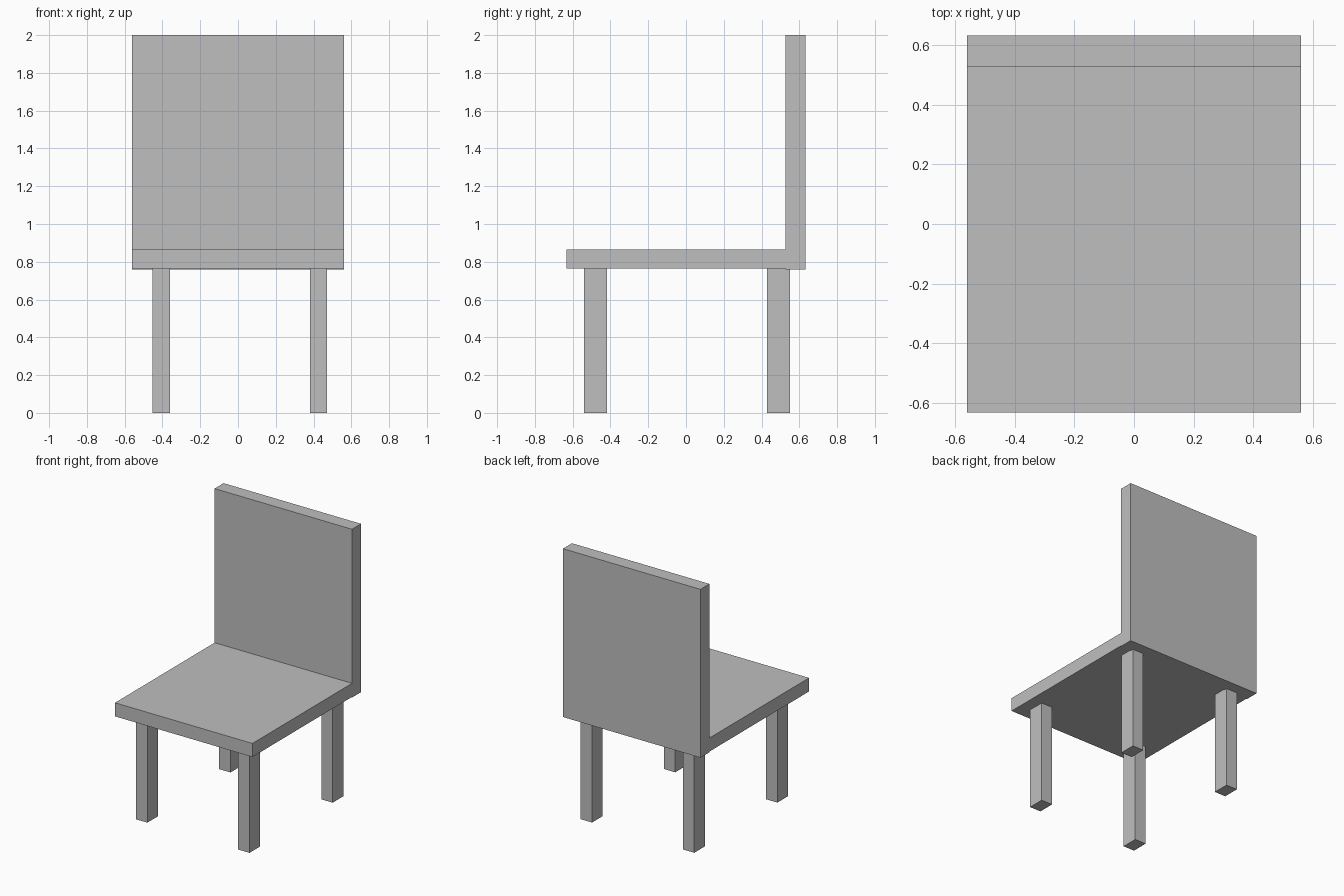
import bpy
import bmesh
from mathutils import Vector

cube = bpy.data.objects.get("Cube")
if cube:
    bpy.data.objects.remove(cube, do_unlink=True)

# Single flat grey
GREY = (0.52, 0.52, 0.52, 1.0)
grey = bpy.data.materials.new("light_grey")
grey.use_nodes = True
grey.diffuse_color = GREY
grey.node_tree.nodes["Principled BSDF"].inputs["Base Color"].default_value = GREY


def box(name, low, high):
    """Axis-aligned block between two opposite corners."""
    low, high = Vector(low), Vector(high)
    mesh = bpy.data.meshes.new(name)
    bm = bmesh.new()
    bmesh.ops.create_cube(bm, size=1)
    bmesh.ops.scale(bm, vec=high - low, verts=bm.verts)
    bm.to_mesh(mesh)
    bm.free()
    mesh.materials.append(grey)
    obj = bpy.data.objects.new(name, mesh)
    obj.location = (low + high) / 2
    bpy.context.collection.objects.link(obj)
    return obj


HALF_WIDTH, HALF_DEPTH = 0.56, 0.632
BACK_FRONT = 0.527
SEAT_BOTTOM, SEAT_TOP = 0.765, 0.865

# Seat slab and upright backrest
box("seat", (-HALF_WIDTH, -HALF_DEPTH, SEAT_BOTTOM), (HALF_WIDTH, BACK_FRONT, SEAT_TOP))
box("backrest", (-HALF_WIDTH, BACK_FRONT, 0.76), (HALF_WIDTH, HALF_DEPTH, 2.0))

# Four rectangular legs
LEG_WIDTH, LEG_DEPTH = 0.092, 0.123
for side, x in (("right", -0.453), ("left", 0.38)):
    for end, y in (("front", -0.54), ("back", 0.428)):
        box(f"{end}_{side}_leg", (x, y, 0), (x + LEG_WIDTH, y + LEG_DEPTH, SEAT_BOTTOM))
